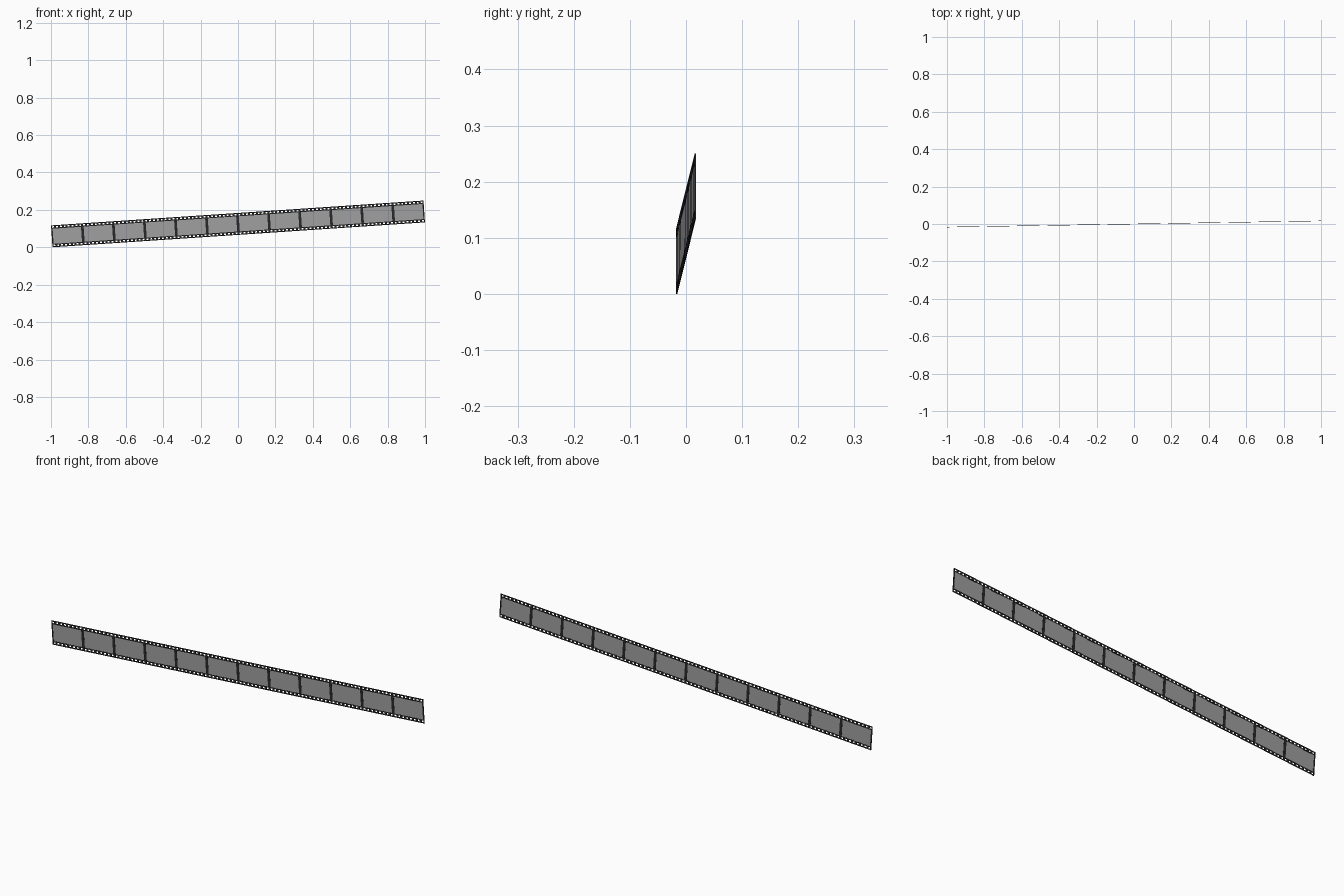
import bpy, bmesh, math
from mathutils import Matrix

if "Cube" in bpy.data.objects:
    bpy.data.objects.remove(bpy.data.objects["Cube"])

FRAMES, HOLES = 12, 8
L, H, T = 1.996, 0.117, 0.002
PITCH = L / FRAMES
EDGE, GAP = 0.018, 0.007           # perforated border, half of the bar between pictures
HOLE_W, HOLE_Z = 0.010, (0.005, 0.013)

# strip leans up to the right and is turned slightly
TILT = Matrix.Rotation(math.radians(0.95), 4, 'Z') @ Matrix.Rotation(math.radians(-3.82), 4, 'Y')
PLACE = Matrix.Translation((0, 0, 0.125)) @ TILT


def material(name, c):
    m = bpy.data.materials.new(name)
    m.diffuse_color = (*c, 1)
    m.use_nodes = True
    m.node_tree.nodes["Principled BSDF"].inputs["Base Color"].default_value = m.diffuse_color
    return m


def sheet(name, xs, zs, solid, thickness, mat):
    """Flat grid in XZ that keeps only the cells where solid(x, z), then thickened."""
    bm = bmesh.new()
    verts = {}

    def vert(i, j):
        if (i, j) not in verts:
            verts[i, j] = bm.verts.new((xs[i] - L / 2, 0, zs[j] - H / 2))
        return verts[i, j]

    for i in range(len(xs) - 1):
        for j in range(len(zs) - 1):
            if solid((xs[i] + xs[i + 1]) / 2, (zs[j] + zs[j + 1]) / 2):
                bm.faces.new([vert(i, j), vert(i + 1, j), vert(i + 1, j + 1), vert(i, j + 1)])
    me = bpy.data.meshes.new(name)
    bm.to_mesh(me)
    bm.free()
    me.materials.append(mat)
    ob = bpy.data.objects.new(name, me)
    bpy.context.collection.objects.link(ob)
    mod = ob.modifiers.new("thickness", 'SOLIDIFY')
    mod.thickness = thickness
    mod.offset = 0
    ob.matrix_world = PLACE
    return ob


def in_picture(x, z):
    return GAP < x % PITCH < PITCH - GAP and EDGE < z < H - EDGE


def in_hole(x, z):
    step = PITCH / HOLES
    return abs(x % step - step / 2) < HOLE_W / 2 and HOLE_Z[0] < min(z, H - z) < HOLE_Z[1]


# grid lines at every picture and perforation edge
bars = sorted(f * PITCH + o for f in range(FRAMES) for o in (GAP, PITCH - GAP))
step = PITCH / HOLES
perfs = [(k + 0.5) * step + s * HOLE_W / 2 for k in range(FRAMES * HOLES) for s in (-1, 1)]
low = [0, *HOLE_Z, EDGE]
xs = sorted([0, L, *bars, *perfs])
zs = low + [H - z for z in reversed(low)]

# perforated dark film base
sheet("film_base", xs, zs, lambda x, z: not in_picture(x, z) and not in_hole(x, z), T,
      material("film_black", (0.02, 0.02, 0.022)))

# picture panels
sheet("picture_panels", bars, [EDGE, H - EDGE], in_picture, T * 0.5,
      material("picture_grey", (0.35, 0.35, 0.35)))
